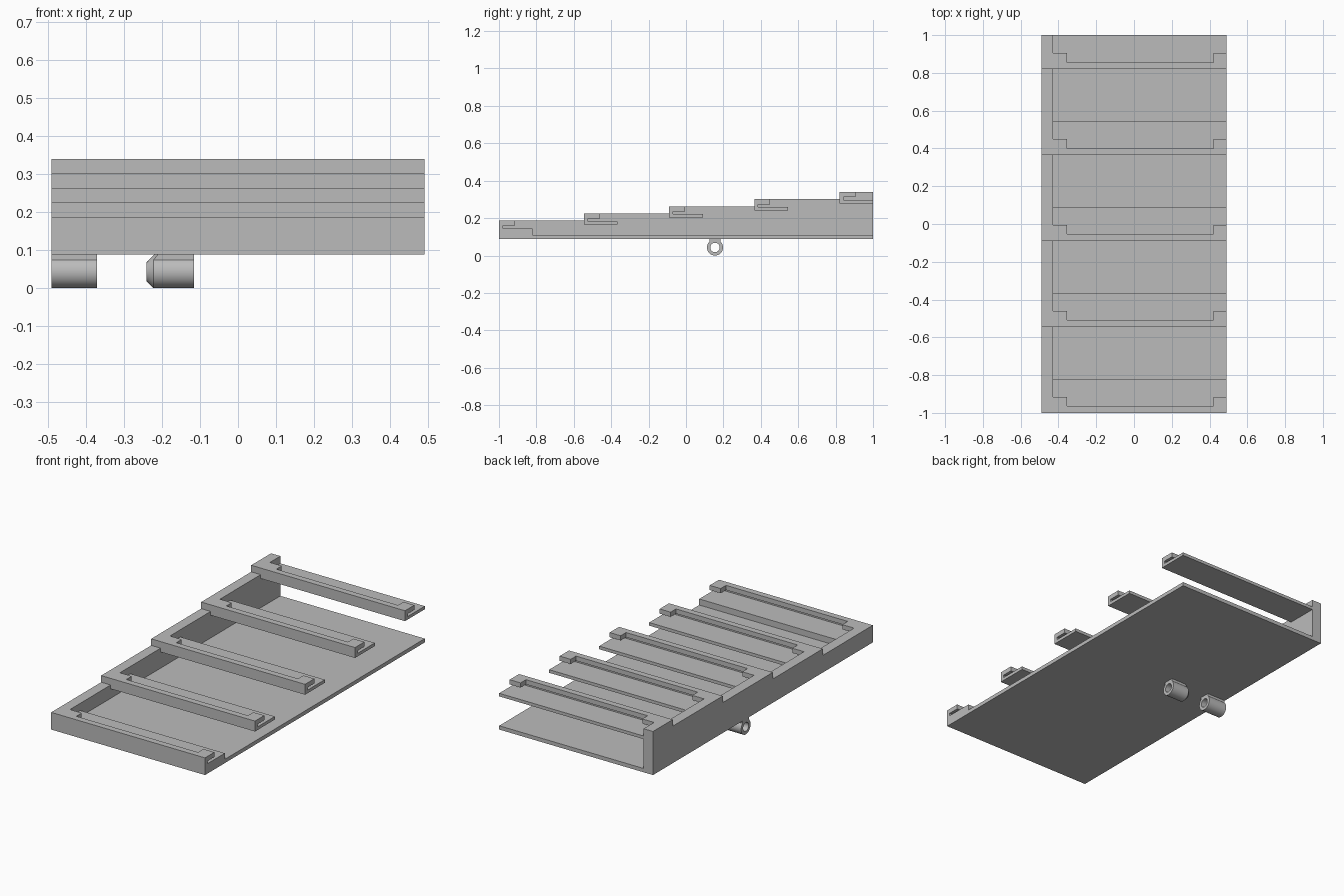
import bpy, bmesh, math

cube = bpy.data.objects.get("Cube")
if cube:
    bpy.data.objects.remove(cube, do_unlink=True)

# Single grey finish
grey = bpy.data.materials.new("plain grey")
grey.use_nodes = True
colour = (0.5, 0.5, 0.5, 1)
grey.diffuse_color = colour
grey.node_tree.nodes["Principled BSDF"].inputs["Base Color"].default_value = colour

X_MIN, X_IN, X_MAX = -0.49, -0.43, 0.49    # outer wall, inner wall, open side
FLOOR, FLOOR_TOP = 0.088, 0.11
TOP, STEP_Y, STEP_Z, STEPS = 0.187, 0.455, 0.038, 5


def make_object(name, bm):
    bmesh.ops.recalc_face_normals(bm, faces=bm.faces)
    mesh = bpy.data.meshes.new(name)
    bm.to_mesh(mesh)
    bm.free()
    mesh.materials.append(grey)
    obj = bpy.data.objects.new(name, mesh)
    bpy.context.collection.objects.link(obj)
    return obj


def extrude_x(name, profile, x0, x1):
    """Extrude a closed (y, z) profile from x0 to x1."""
    bm = bmesh.new()
    a = [bm.verts.new((x0, y, z)) for y, z in profile]
    b = [bm.verts.new((x1, y, z)) for y, z in profile]
    bm.faces.new(a)
    bm.faces.new(b)
    for i in range(len(a)):
        j = (i + 1) % len(a)
        bm.faces.new((a[i], a[j], b[j], b[i]))
    return make_object(name, bm)


def rectangle(y0, y1, z0, z1):
    return [(y0, z0), (y1, z0), (y1, z1), (y0, z1)]


def cut(obj, cutter):
    cutter.hide_render = True
    mod = obj.modifiers.new("cut", "BOOLEAN")
    mod.operation = "DIFFERENCE"
    mod.solver = "EXACT"
    mod.object = cutter
    bpy.context.view_layer.objects.active = obj
    bpy.ops.object.modifier_apply(modifier=mod.name)
    bpy.data.objects.remove(cutter, do_unlink=True)


# Floor panel
extrude_x("floor_panel", rectangle(-1, 1, FLOOR, FLOOR_TOP), X_IN, X_MAX)

# Side wall with a stepped top
stairs = [(1, FLOOR), (-1, FLOOR)]
for i in range(STEPS):
    y, z = -1 + i * STEP_Y, TOP + i * STEP_Z
    stairs += [(y, z), (min(y + STEP_Y, 1), z)]
extrude_x("stepped_side_wall", stairs, X_MIN, X_IN)

# Slotted rails, each with a lip that is deeper at its two ends
for i in range(STEPS):
    y, z = -1 + i * STEP_Y, TOP + i * STEP_Z
    shelf, slot = z - 0.042, z - 0.027
    bottom = FLOOR_TOP if i == 0 else z - 0.06
    profile = [(y, bottom), (y + 0.18, bottom), (y + 0.18, shelf),
               (y + 0.021, shelf), (y + 0.021, slot),
               (y + 0.085, slot), (y + 0.085, z), (y, z)]
    rail = extrude_x(f"slotted_rail_{i + 1}", profile, X_IN, X_MAX)
    notch = rectangle(y + 0.036, y + 0.12, slot - 0.007, z + 0.02)
    cut(rail, extrude_x("notch_cutter", notch, -0.355, 0.42))


def knuckle(name, x0, x1, chamfer):
    """Hinge barrel with a bore, on a neck that meets the floor."""
    cy, cz, radius, bore, neck = 0.155, 0.043, 0.043, 0.025, 0.03
    start = math.asin(neck / radius)
    count = 36
    outline = []
    for i in range(count + 1):
        t = start + (2 * math.pi - 2 * start) * i / count
        outline.append((radius * math.sin(t), radius * math.cos(t)))
    top = FLOOR - cz
    outline += [(neck * s, top) for s in (-1, -0.5, 0, 0.5, 1)]
    bm = bmesh.new()
    rings = [[], [], [], []]
    for y, z in outline:
        r = math.hypot(y, z)
        hy, hz = y * bore / r, z * bore / r
        slope = r - bore if chamfer else 0
        points = [(x0, hy, hz), (x0 + slope, y, z), (x1, y, z), (x1, hy, hz)]
        for ring, (px, py, pz) in zip(rings, points):
            ring.append(bm.verts.new((px, cy + py, cz + pz)))
    n = len(outline)
    for k in range(4):
        a, b = rings[k], rings[(k + 1) % 4]
        for i in range(n):
            j = (i + 1) % n
            bm.faces.new((a[i], a[j], b[j], b[i]))
    obj = make_object(name, bm)
    bpy.ops.object.select_all(action="DESELECT")
    obj.select_set(True)
    bpy.context.view_layer.objects.active = obj
    bpy.ops.object.shade_smooth_by_angle(angle=math.radians(25))


# Hinge knuckles under the floor
knuckle("outer_hinge_knuckle", X_MIN, -0.37, False)
knuckle("inner_hinge_knuckle", -0.24, -0.115, True)
